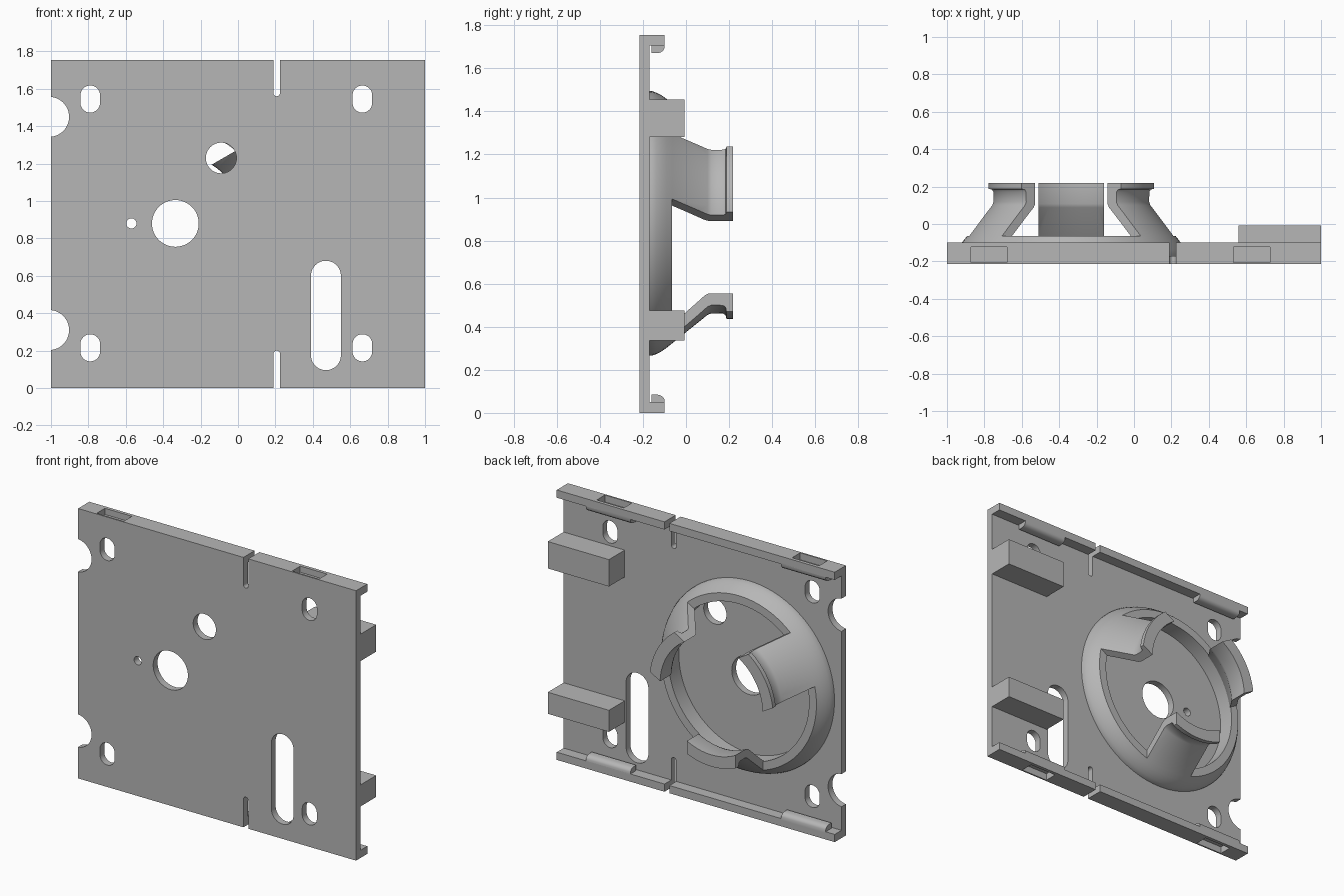
import bpy, bmesh, math
from mathutils import Matrix, Vector

cube = bpy.data.objects.get("Cube")
if cube:
    bpy.data.objects.remove(cube, do_unlink=True)

grey = bpy.data.materials.new("plain_grey")
grey.use_nodes = True
COLOUR = (0.47, 0.47, 0.47, 1)
grey.diffuse_color = COLOUR
grey.node_tree.nodes["Principled BSDF"].inputs["Base Color"].default_value = COLOUR

FRONT, FACE, RIM, TOP = -0.215, -0.17, -0.10, 1.755
HUB = Vector((-0.335, 0, 0.88))


def finish(name, bm):
    bmesh.ops.recalc_face_normals(bm, faces=bm.faces)
    mesh = bpy.data.meshes.new(name)
    bm.to_mesh(mesh)
    bm.free()
    mesh.materials.append(grey)
    obj = bpy.data.objects.new(name, mesh)
    bpy.context.collection.objects.link(obj)
    return obj


def prism(name, points, offset):
    """Extrude a closed outline of 3D points along offset."""
    bm = bmesh.new()
    face = bm.faces.new([bm.verts.new(p) for p in points])
    out = bmesh.ops.extrude_face_region(bm, geom=[face])
    verts = [g for g in out["geom"] if isinstance(g, bmesh.types.BMVert)]
    bmesh.ops.translate(bm, verts=verts, vec=offset)
    return finish(name, bm)


def profile_x(name, yz, x0, x1):
    return prism(name, [(x0, y, z) for y, z in yz], (x1 - x0, 0, 0))


def box(name, x0, x1, y0, y1, z0, z1):
    return profile_x(name, [(y0, z0), (y1, z0), (y1, z1), (y0, z1)], x0, x1)


def slot_cutter(x, z, width, height):
    """Round-ended cutter through the plate; equal sides give a circle."""
    r, n = width / 2, 24
    points = []
    for side in (1, -1):
        for i in range(n + 1):
            a = math.pi * i / n
            if height > width or 0 < i or side > 0:
                if height == width and side < 0 and i == n:
                    continue
                points.append((x + side * r * math.cos(a), -0.4,
                               z + side * ((height - width) / 2 + r * math.sin(a))))
    return prism("cutter", points, (0, 0.35, 0))


def revolve(name, outline, steps=96):
    """Spin a closed (radius, y) outline about the hub axis."""
    bm = bmesh.new()
    rings = []
    for i in range(steps):
        a = math.tau * i / steps
        rings.append([bm.verts.new(HUB + Vector((r * math.cos(a), y, r * math.sin(a))))
                      for r, y in outline])
    for i in range(steps):
        a, b = rings[i], rings[(i + 1) % steps]
        for j in range(len(outline)):
            k = (j + 1) % len(outline)
            bm.faces.new((a[j], a[k], b[k], b[j]))
    return finish(name, bm)


def boolean(obj, cutters, operation):
    for c in cutters:
        c.hide_render = True
        mod = obj.modifiers.new("cut", "BOOLEAN")
        mod.operation, mod.solver, mod.object = operation, "EXACT", c
    graph = bpy.context.evaluated_depsgraph_get()
    graph.update()
    mesh = bpy.data.meshes.new_from_object(obj.evaluated_get(graph))
    obj.modifiers.clear()
    obj.data = mesh
    for c in cutters:
        bpy.data.objects.remove(c, do_unlink=True)


def smooth(obj, degrees=30):
    bpy.ops.object.select_all(action="DESELECT")
    obj.select_set(True)
    bpy.context.view_layer.objects.active = obj
    bpy.ops.object.shade_smooth_by_angle(angle=math.radians(degrees))


# Plate with its top and bottom flanges, as one channel section
EDGE = 0.05
plate = profile_x("base_plate", [
    (FRONT, 0), (RIM, 0), (RIM, EDGE), (FACE, EDGE),
    (FACE, TOP - EDGE), (RIM, TOP - EDGE), (RIM, TOP), (FRONT, TOP)], -1, 1)

# Holes, edge scallops, split notches and flange recesses
cutters = [slot_cutter(-0.09, 1.23, 0.164, 0.164),
           slot_cutter(HUB.x, HUB.z, 0.25, 0.25),
           slot_cutter(-0.57, HUB.z, 0.054, 0.054),
           slot_cutter(0.47, 0.388, 0.16, 0.585),
           slot_cutter(0.207, 0, 0.035, 0.4),
           slot_cutter(0.207, TOP, 0.035, 0.39)]
for z in (0.31, 1.45):
    cutters.append(slot_cutter(-1.01, z, 0.214, 0.214))
for x in (-0.79, 0.665):
    for z in (0.215, 1.545):
        cutters.append(slot_cutter(x, z, 0.105, 0.145))
for x in (-0.775, 0.63):
    for z in (0, TOP):
        cutters.append(box("cutter", x - 0.097, x + 0.097, -0.205, -0.122,
                           z - 0.045, z + 0.045))
boolean(plate, cutters, "DIFFERENCE")
smooth(plate)

# Rounded snap ridges inside the flanges, behind each recess
for side, x in (("right", -0.775), ("left", 0.63)):
    for level, base, up in (("lower", EDGE, 1), ("upper", TOP - EDGE, -1)):
        section = [(-0.16, -0.01), (RIM, -0.01), (RIM, 0.012), (-0.106, 0.023),
                   (-0.117, 0.031), (-0.132, 0.035), (-0.16, 0.035)]
        ridge = profile_x(f"{level}_{side}_snap_ridge",
                          [(y, base + up * h) for y, h in section], x - 0.16, x + 0.16)
        smooth(ridge)

# Stop blocks on the back
box("lower_stop_block", 0.56, 1, FACE - 0.01, -0.008, 0.335, 0.475)
box("upper_stop_block", 0.56, 1, FACE - 0.01, -0.008, 1.28, 1.455)

# Round collar with a convex outer flank
collar = revolve("collar_ring", [
    (0.505, FACE - 0.01), (0.505, -0.065), (0.558, -0.065), (0.578, -0.09),
    (0.594, -0.113), (0.607, -0.138), (0.614, -0.158), (0.615, FACE - 0.01)])
smooth(collar)

# Three hooked spring arms: a parallel-sided slice of a revolved hook section
HOOK = [(0.52, -0.10), (0.50, -0.065), (0.377, 0.088), (0.369, 0.108), (0.369, 0.218),
        (0.445, 0.218), (0.445, 0.188), (0.427, 0.184), (0.419, 0.172), (0.418, 0.118),
        (0.425, 0.10), (0.558, -0.065), (0.545, -0.10)]
for name, angle in (("lower", 0), ("left", 120), ("right", 240)):
    arm = revolve(f"{name}_spring_arm", HOOK)
    slab = box("cutter", HUB.x - 0.175, HUB.x + 0.175, -0.3, 0.4, HUB.z - 0.8, HUB.z - 0.1)
    boolean(arm, [slab], "INTERSECT")
    turn = (Matrix.Translation(HUB) @ Matrix.Rotation(-math.radians(angle), 4, "Y")
            @ Matrix.Translation(-HUB))
    arm.data.transform(turn)
    smooth(arm, 35)
